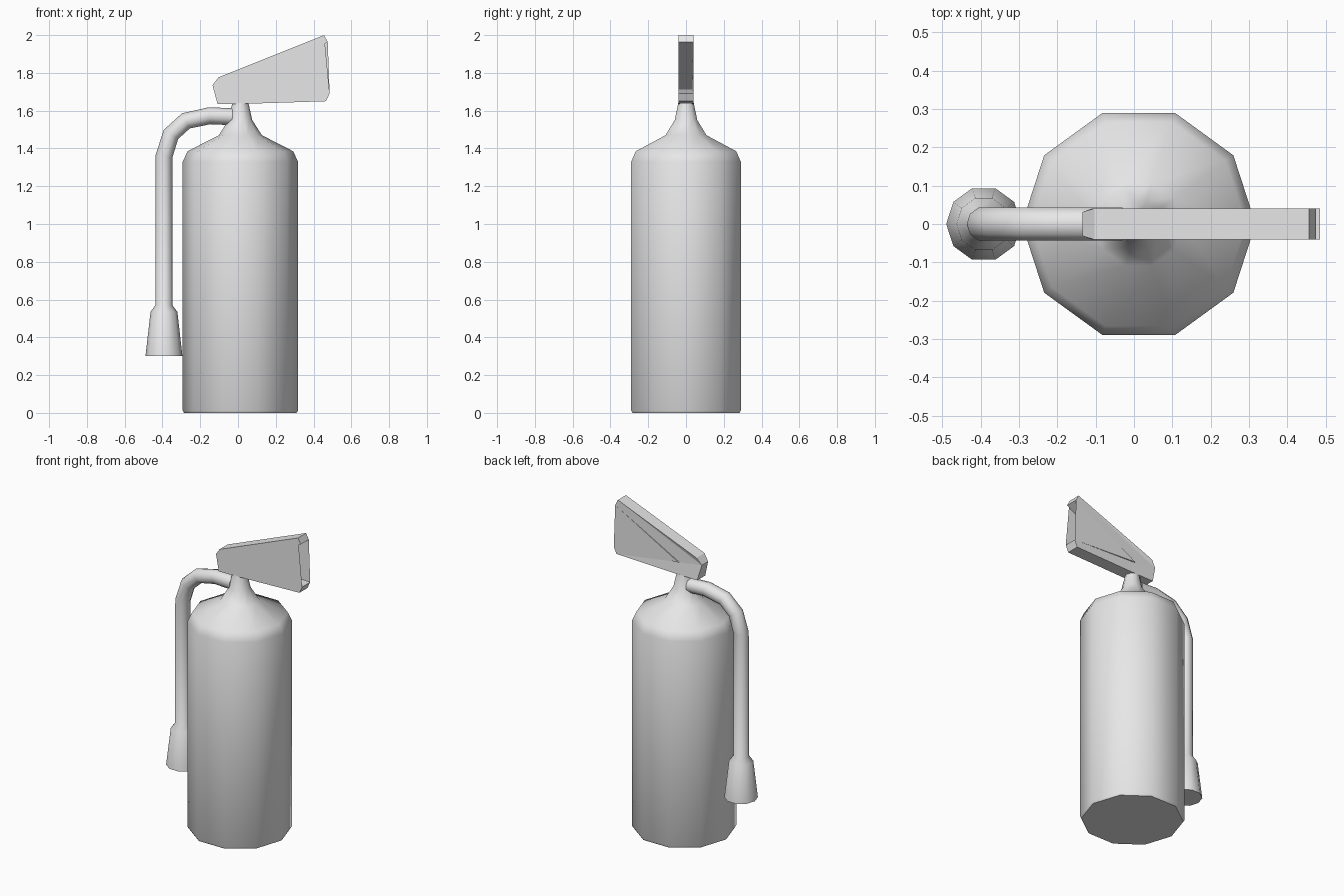
import bpy
import bmesh
from math import sin, cos, pi, radians
from mathutils import Vector

cube = bpy.data.objects.get("Cube")
if cube:
    bpy.data.objects.remove(cube)

grey = bpy.data.materials.new("plain_grey")
grey.use_nodes = True
grey.diffuse_color = (0.8, 0.8, 0.8, 1)
grey.node_tree.nodes["Principled BSDF"].inputs["Base Color"].default_value = (0.8, 0.8, 0.8, 1)

SIDES = 10


def finish(name, bm, smooth_angle=None):
    """Turn a bmesh into a shaded object."""
    bmesh.ops.recalc_face_normals(bm, faces=bm.faces)
    mesh = bpy.data.meshes.new(name)
    bm.to_mesh(mesh)
    bm.free()
    mesh.materials.append(grey)
    obj = bpy.data.objects.new(name, mesh)
    bpy.context.collection.objects.link(obj)
    if smooth_angle:
        bpy.ops.object.select_all(action='DESELECT')
        obj.select_set(True)
        bpy.context.view_layer.objects.active = obj
        bpy.ops.object.shade_smooth_by_angle(angle=radians(smooth_angle))
    return obj


def sweep(name, stations):
    """Capped ten-sided tube through (x, z, radius) stations in the xz plane."""
    bm = bmesh.new()
    centres = [Vector((x, 0, z)) for x, z, r in stations]
    side = Vector((0, 1, 0))
    rings = []
    for i, (x, z, r) in enumerate(stations):
        tangent = Vector()
        if i > 0:
            tangent += (centres[i] - centres[i - 1]).normalized()
        if i < len(stations) - 1:
            tangent += (centres[i + 1] - centres[i]).normalized()
        normal = side.cross(tangent.normalized())
        angles = [2 * pi * k / SIDES for k in range(SIDES)]
        rings.append([bm.verts.new(centres[i] + r * (cos(a) * normal + sin(a) * side))
                      for a in angles])
    for low, high in zip(rings, rings[1:]):
        for k in range(SIDES):
            n = (k + 1) % SIDES
            bm.faces.new((low[k], low[n], high[n], high[k]))
    bm.faces.new(rings[0])
    bm.faces.new(rings[-1])
    return finish(name, bm, 60)


# Cylinder body with shoulder and neck
BODY_X = 0.0125
body_profile = [(0, 0.298), (0.012, 0.305), (1.33, 0.305), (1.385, 0.28),
                (1.47, 0.114), (1.55, 0.063), (1.64, 0.043)]
sweep("tank_body", [(BODY_X, z, r) for z, r in body_profile])

# Hose running up from the flared nozzle and bending into the neck
HOSE_X, HOSE_R = -0.392, 0.045
nozzle = [(HOSE_X, 0.30, 0.098), (HOSE_X, 0.535, 0.071), (HOSE_X, 0.57, HOSE_R)]
bend = [(HOSE_X, 1.358), (-0.355, 1.474), (-0.276, 1.546), (-0.151, 1.573), (-0.03, 1.568)]
sweep("hose_and_nozzle", nozzle + [(x, z, HOSE_R) for x, z in bend])

# Forked squeeze handle, narrowed a little at its rear corner
outline = [(-0.135, 1.735), (-0.103, 1.777), (0.456, 2.0), (0.475, 1.963), (0.024, 1.713),
           (0.485, 1.692), (0.466, 1.65), (0.06, 1.637), (-0.108, 1.634)]
bm = bmesh.new()
loops = [[bm.verts.new((x, s * (0.031 if i == 0 else 0.041), z))
          for i, (x, z) in enumerate(outline)] for s in (-1, 1)]
for loop in loops:
    bm.faces.new(loop)
for i in range(len(outline)):
    j = (i + 1) % len(outline)
    bm.faces.new((loops[0][i], loops[0][j], loops[1][j], loops[1][i]))
bmesh.ops.triangulate(bm, faces=[f for f in bm.faces if len(f.verts) > 4])
finish("squeeze_handle", bm)
